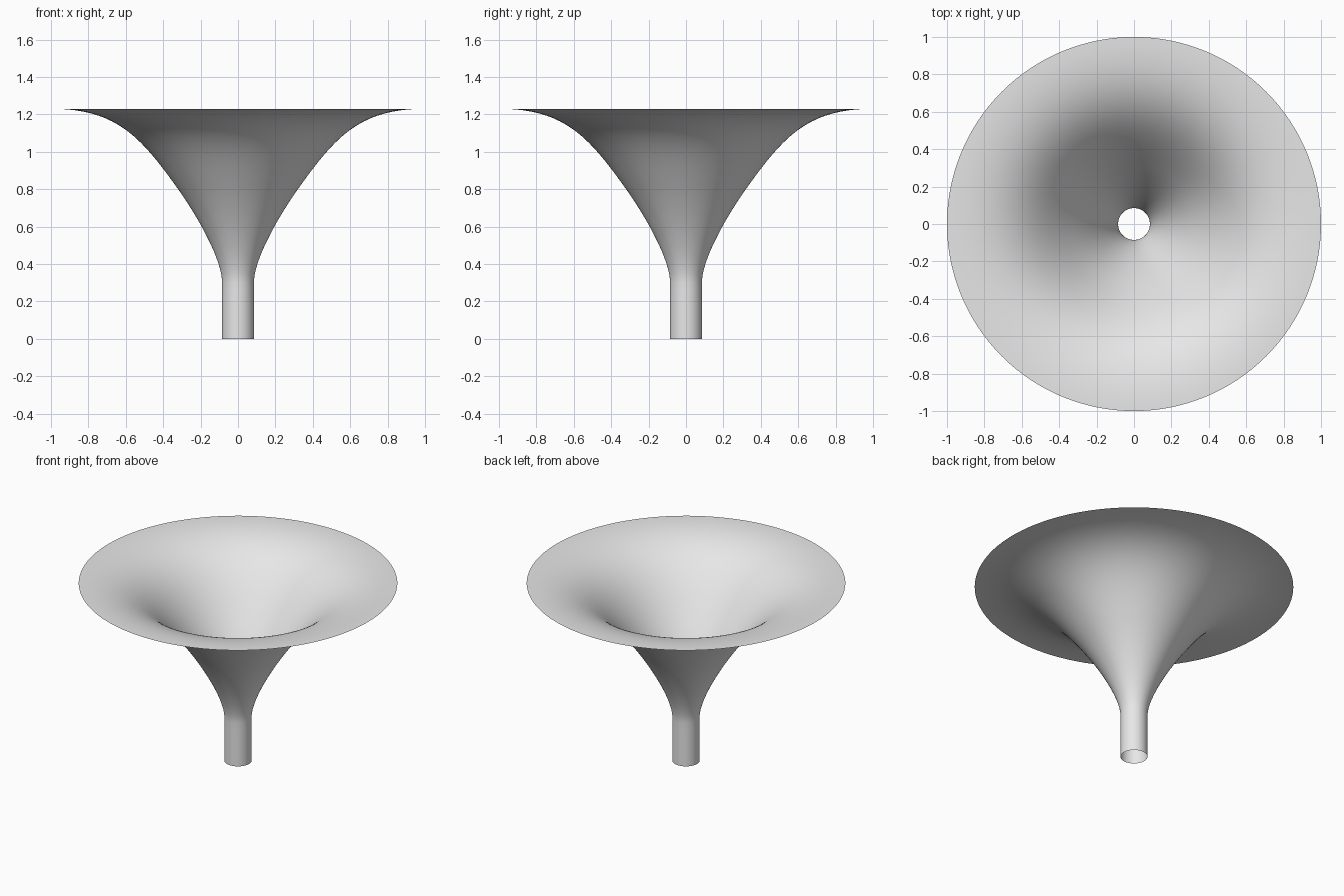
import bpy
import bmesh
from math import tau
from mathutils import Vector
from mathutils.geometry import interpolate_bezier

cube = bpy.data.objects.get("Cube")
if cube:
    bpy.data.objects.remove(cube, do_unlink=True)

SIDES = 128


def make_material(name, colour):
    mat = bpy.data.materials.new(name)
    mat.use_nodes = True
    mat.diffuse_color = colour
    mat.node_tree.nodes["Principled BSDF"].inputs["Base Color"].default_value = colour
    return mat


def curve(points, steps):
    """Sample a Bezier segment given as (radius, height) control points."""
    return interpolate_bezier(*[Vector((r, 0, z)) for r, z in points], steps)


def lathe(name, profile, mat):
    """Revolve an open profile around the z axis into a smooth thin shell."""
    bm = bmesh.new()
    verts = [bm.verts.new(p) for p in profile]
    edges = [bm.edges.new(pair) for pair in zip(verts, verts[1:])]
    bmesh.ops.spin(bm, geom=verts + edges, cent=(0, 0, 0), axis=(0, 0, 1),
                   angle=tau, steps=SIDES, use_duplicate=False)
    bmesh.ops.remove_doubles(bm, verts=bm.verts, dist=0.0001)
    bm.normal_update()
    # Face the shell outwards, away from the axis
    if sum(f.normal.dot(f.calc_center_median() * Vector((1, 1, 0))) for f in bm.faces) < 0:
        bmesh.ops.reverse_faces(bm, faces=bm.faces)
    for face in bm.faces:
        face.smooth = True
    mesh = bpy.data.meshes.new(name)
    bm.to_mesh(mesh)
    bm.free()
    mesh.materials.append(mat)
    obj = bpy.data.objects.new(name, mesh)
    bpy.context.collection.objects.link(obj)
    return obj


# Straight spout, throat opening out of it, then the bell flaring to a flat rim
spout = [Vector((0.085, 0, 0.3 * i / 6)) for i in range(6)]
throat = curve([(0.085, 0.3), (0.085, 0.42), (0.21, 0.645), (0.32, 0.8)], 20)
bell = curve([(0.32, 0.8), (0.52, 1.08), (0.65, 1.23), (1.0, 1.23)], 32)

grey = make_material("light grey", (0.8, 0.8, 0.8, 1))
lathe("flared_funnel", spout + throat + bell[1:], grey)
